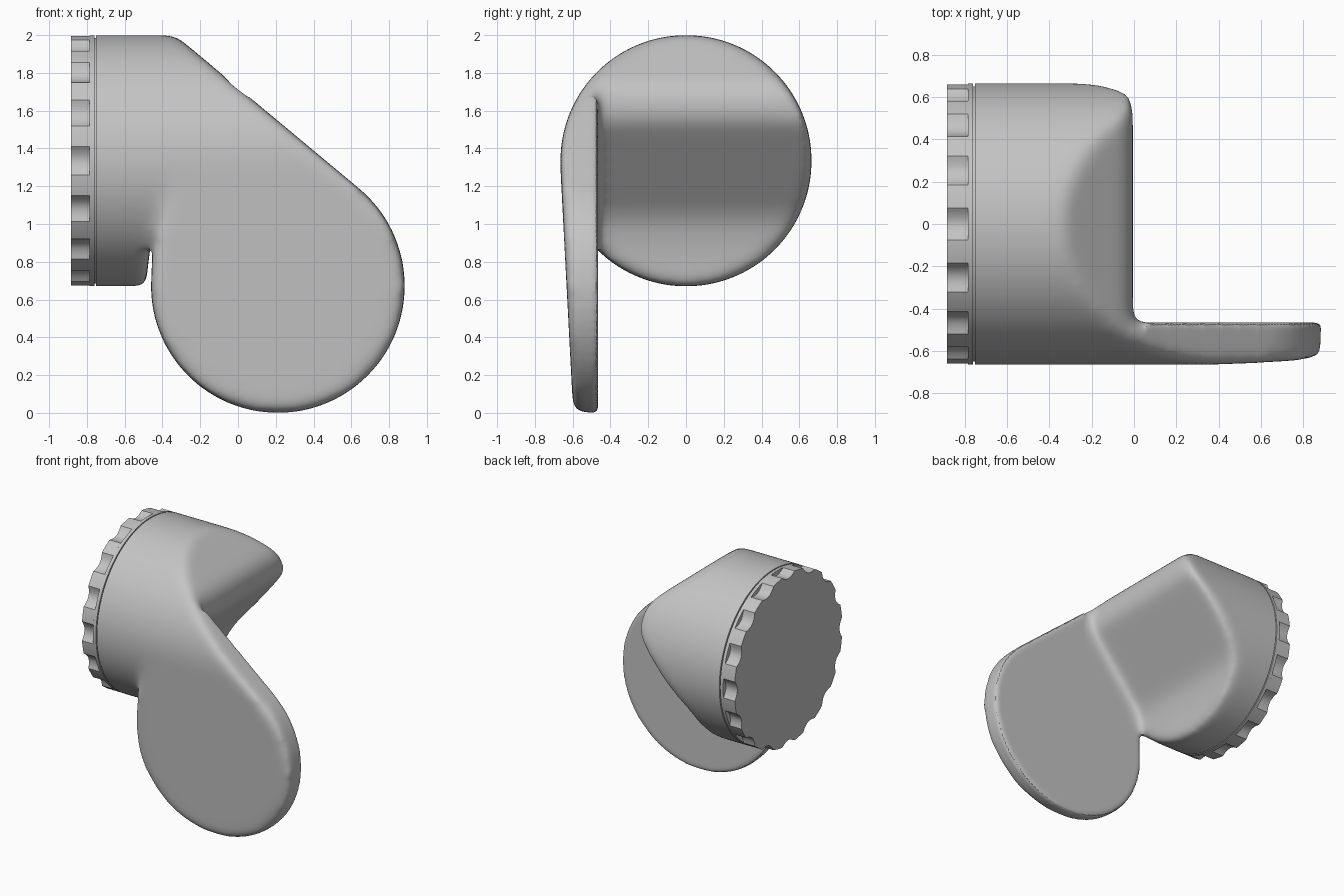
import bpy, bmesh
from math import cos, sin, radians, pi
from mathutils import Vector

if "Cube" in bpy.data.objects:
    bpy.data.objects.remove(bpy.data.objects["Cube"])

grey = bpy.data.materials.new("plain_grey")
grey.use_nodes = True
colour = (0.55, 0.55, 0.55, 1)
grey.diffuse_color = colour
grey.node_tree.nodes["Principled BSDF"].inputs["Base Color"].default_value = colour

RADIUS, AXIS_Z = 0.666, 1.335        # main barrel, running along x
DISC = Vector((0.211, 0.672))        # paddle disc centre in x, z
DISC_R = 0.672
SLOPE = radians(50.2)                # direction the sloping edge faces
N = Vector((cos(SLOPE), sin(SLOPE)))
K = N.dot(DISC) + DISC_R             # slope line: N . p = K
BACK = -0.465                        # rear face of the paddle


def arc(cx, cy, r, start, end, count):
    step = (end - start) / count
    return [(cx + r * cos(radians(start + i * step)),
             cy + r * sin(radians(start + i * step))) for i in range(count + 1)]


def prism(name, outline, axis, low, high):
    """Extrude an outline along x (outline in y, z) or along y (outline in x, z)."""
    def place(p, d):
        return (d, p[0], p[1]) if axis == "x" else (p[0], d, p[1])
    bm = bmesh.new()
    a = [bm.verts.new(place(p, low)) for p in outline]
    b = [bm.verts.new(place(p, high)) for p in outline]
    bm.faces.new(a)
    bm.faces.new(b[::-1])
    for i in range(len(a)):
        j = (i + 1) % len(a)
        bm.faces.new((a[i], b[i], b[j], a[j]))
    bmesh.ops.recalc_face_normals(bm, faces=bm.faces)
    mesh = bpy.data.meshes.new(name)
    bm.to_mesh(mesh)
    bm.free()
    mesh.materials.append(grey)
    obj = bpy.data.objects.new(name, mesh)
    bpy.context.collection.objects.link(obj)
    return obj


def activate(obj):
    bpy.ops.object.select_all(action="DESELECT")
    obj.select_set(True)
    bpy.context.view_layer.objects.active = obj


def intersect(obj, cutter):
    activate(obj)
    mod = obj.modifiers.new("trim", "BOOLEAN")
    mod.operation, mod.solver, mod.object = "INTERSECT", "EXACT", cutter
    bpy.ops.object.modifier_apply(modifier=mod.name)
    bpy.data.objects.remove(cutter)


# Barrel trimmed to a blunt wedge
tip_r = 0.2
tip_x = -tip_r
tip_z = (K - tip_r - N.x * tip_x) / N.y
wedge = [(-1.2, 2.2), ((K - N.y * 2.2) / N.x, 2.2)]
wedge += arc(tip_x, tip_z, tip_r, 50.2, -39.8, 10)
wedge += [(-0.39, 1.08), (-0.435, 1.0), (-0.46, 0.9), (-0.475, 0.8), (-0.49, 0.6), (-1.2, 0.6)]
body = prism("body", arc(0, AXIS_Z, RADIUS, 0, 357.5, 143), "x", -0.95, 0.2)
intersect(body, prism("wedge_cutter", wedge, "y", -0.9, 0.9))

# Paddle: slab tangent to the barrel, trimmed to a teardrop
section = [(BACK, -0.1), (-0.592, -0.1)] + arc(0, AXIS_Z, RADIUS, 183, 134.4, 24)
teardrop = arc(DISC.x, DISC.y, DISC_R, -180, 50.2, 72)
teardrop += [((K - N.y * 2) / N.x, 2.0), (-0.34, 1.4), (-0.3, 1.28),
             (-0.385, 1.12), (-0.44, 0.95), (-0.455, 0.82)]
paddle = prism("paddle", section, "x", -0.7, 1.1)
intersect(paddle, prism("teardrop_cutter", teardrop, "y", -0.9, 0.1))

# Merge both into one skin
bm = bmesh.new()
bm.from_mesh(body.data)
bm.from_mesh(paddle.data)
bm.to_mesh(body.data)
bm.free()
bpy.data.objects.remove(paddle)
activate(body)
skin = body.modifiers.new("skin", "REMESH")
skin.mode, skin.voxel_size = "VOXEL", 0.014
bpy.ops.object.modifier_apply(modifier=skin.name)


def is_rear_rim(co):
    return -0.505 < co.y < -0.44 and (co.x > 0.06 or (co.z < 0.85 and co.x > -0.47))


# Soften the edges, keeping the paddle's rear rim crisp
bm = bmesh.new()
bm.from_mesh(body.data)
soft = [v for v in bm.verts if not is_rear_rim(v.co)]
for group, passes in ((bm.verts[:], 5), (soft, 42)):
    for _ in range(passes):
        bmesh.ops.smooth_vert(bm, verts=group, factor=0.5, use_axis_x=True,
                              use_axis_y=True, use_axis_z=True)
bmesh.ops.bisect_plane(bm, geom=bm.verts[:] + bm.edges[:] + bm.faces[:],
                       plane_co=(-0.752, 0, 0), plane_no=(1, 0, 0), clear_inner=True)
bmesh.ops.holes_fill(bm, edges=[e for e in bm.edges if e.is_boundary], sides=0)
for f in bm.faces:
    f.material_index = 0
bm.to_mesh(body.data)
bm.free()
body.data.materials.clear()
body.data.materials.append(grey)

# Grip cap: scalloped ring, plain collar and a recessed neck
cap_r, teeth = 0.664, 16
scallops = []
for t in range(teeth):
    middle = t * 2 * pi / teeth
    for i in range(-6, 12):
        u = i / 6
        r = cap_r - 0.035 * max(0, 1 - u * u)
        a = middle + (u * 0.113 if u <= 1 else 0.113 + (u - 1) * 0.167)
        scallops.append((r * cos(a), AXIS_Z + r * sin(a)))
grip = prism("grip_ring", scallops, "x", -0.883, -0.785)
collar = prism("collar", arc(0, AXIS_Z, cap_r, 0, 357.5, 143), "x", -0.785, -0.76)
neck = prism("neck", arc(0, AXIS_Z, 0.65, 0, 357.5, 143), "x", -0.77, -0.745)

for obj in (body, grip, collar, neck):
    activate(obj)
    bpy.ops.object.shade_smooth_by_angle(angle=radians(25))
